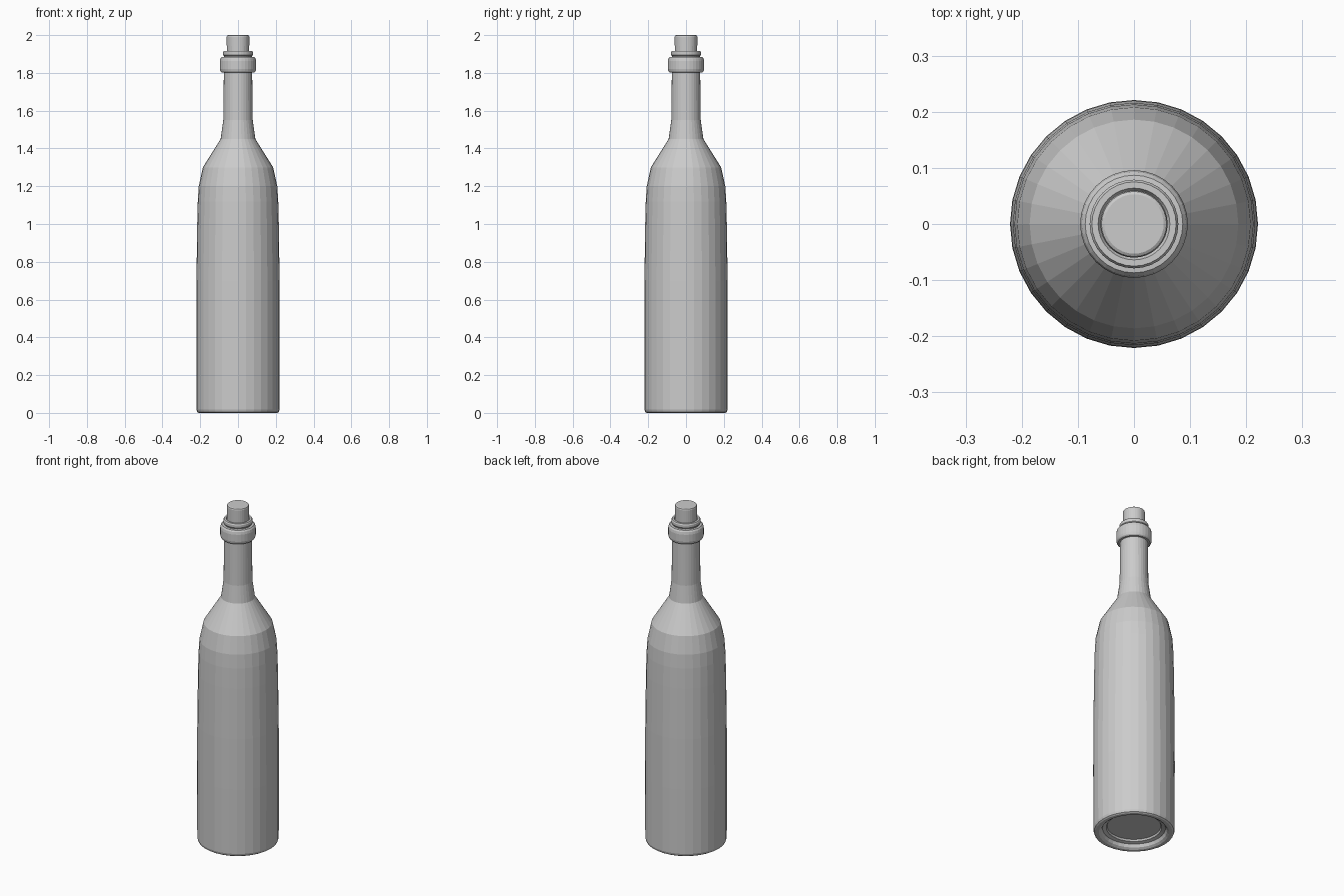
import bpy, bmesh, math

if "Cube" in bpy.data.objects:
    bpy.data.objects.remove(bpy.data.objects["Cube"])

SEGMENTS = 32


def lathe(name, profile, angle=30):
    """Revolve (radius, height) points around z; radius 0 makes a pole."""
    bm = bmesh.new()
    rings = []
    for r, z in profile:
        if r == 0:
            rings.append([bm.verts.new((0, 0, z))] * SEGMENTS)
        else:
            rings.append([bm.verts.new((r * math.cos(a), r * math.sin(a), z))
                          for a in (2 * math.pi * i / SEGMENTS for i in range(SEGMENTS))])
    for lo, hi in zip(rings, rings[1:]):
        for i in range(SEGMENTS):
            j = (i + 1) % SEGMENTS
            corners = list(dict.fromkeys((lo[i], lo[j], hi[j], hi[i])))
            bm.faces.new(corners)
    bmesh.ops.recalc_face_normals(bm, faces=bm.faces)
    mesh = bpy.data.meshes.new(name)
    bm.to_mesh(mesh)
    bm.free()
    obj = bpy.data.objects.new(name, mesh)
    bpy.context.collection.objects.link(obj)
    if angle:
        bpy.context.view_layer.objects.active = obj
        obj.select_set(True)
        bpy.ops.object.shade_smooth_by_angle(angle=math.radians(angle))
        obj.select_set(False)
    return obj


# Glass: recessed base, body, shoulder, neck and mouth (flat facets)
lathe("bottle", [
    (0, 0.04), (0.145, 0.04), (0.15, 0.03), (0.17, 0.025), (0.178, 0.008),
    (0.19, 0.0), (0.208, 0.0), (0.216, 0.005), (0.22, 0.018),
    (0.221, 0.4), (0.22, 0.7), (0.216, 1.0), (0.213, 1.12), (0.208, 1.2),
    (0.186, 1.30), (0.092, 1.45), (0.078, 1.55), (0.075, 1.8),
    (0.075, 1.89), (0.079, 1.895), (0.079, 1.91), (0.075, 1.917),
    (0.064, 1.917), (0.06, 1.91), (0.06, 1.88), (0, 1.88)], angle=0)

# Rounded collar around the mouth
lathe("neck_collar", [
    (0.07, 1.802), (0.087, 1.802), (0.093, 1.808), (0.096, 1.82),
    (0.096, 1.862), (0.093, 1.876), (0.087, 1.884), (0.07, 1.886)], angle=0)

# Stopper with a softened top edge
lathe("cork", [
    (0, 1.885), (0.059, 1.885), (0.06, 1.99), (0.058, 1.997),
    (0.053, 2.0), (0, 2.0)], angle=0)
